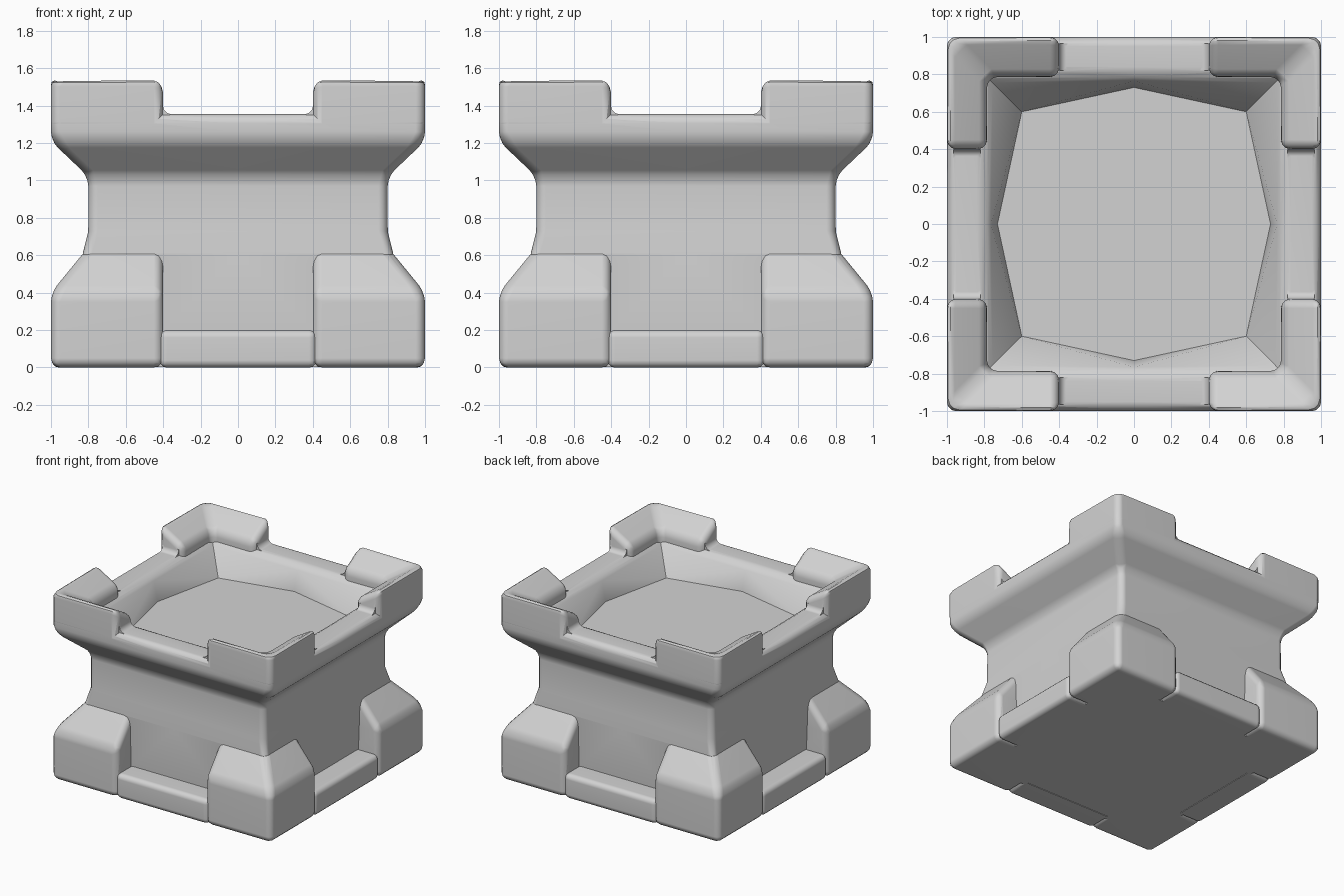
import bpy, bmesh, math
from mathutils import Matrix

if "Cube" in bpy.data.objects:
    bpy.data.objects.remove(bpy.data.objects["Cube"])

stone = bpy.data.materials.new("light grey stone")
stone.diffuse_color = (0.65, 0.65, 0.65, 1)
stone.use_nodes = True
stone.node_tree.nodes["Principled BSDF"].inputs["Base Color"].default_value = stone.diffuse_color


def loft(bm, rings):
    """Skin a list of closed vertex rings, capping both ends."""
    rows = [[bm.verts.new(p) for p in r] for r in rings]
    n = len(rows[0])
    for a, b in zip(rows, rows[1:]):
        for i in range(n):
            j = (i + 1) % n
            bm.faces.new((a[i], a[j], b[j], b[i]))
    bm.faces.new(rows[0][::-1])
    bm.faces.new(rows[-1])


def finish(name, bm, width=0.05, skip=lambda e: False, copies=1):
    """Round the sharp edges, repeat around the z axis, make an object."""
    bmesh.ops.recalc_face_normals(bm, faces=bm.faces)
    if width:
        edges = [e for e in bm.edges
                 if e.calc_face_angle(0) > math.radians(28) and not skip(e)]
        bmesh.ops.bevel(bm, geom=edges, offset=width, offset_type='OFFSET',
                        segments=3, profile=0.5, affect='EDGES', clamp_overlap=True)
    base = list(bm.verts) + list(bm.edges) + list(bm.faces)
    for k in range(1, copies):
        new = bmesh.ops.duplicate(bm, geom=base)["geom"]
        bmesh.ops.rotate(bm, cent=(0, 0, 0),
                         matrix=Matrix.Rotation(k * math.pi / 2, 3, 'Z'),
                         verts=[v for v in new if isinstance(v, bmesh.types.BMVert)])
    me = bpy.data.meshes.new(name)
    bm.to_mesh(me)
    bm.free()
    ob = bpy.data.objects.new(name, me)
    bpy.context.collection.objects.link(ob)
    me.materials.append(stone)
    return ob


def ring8(c, m, z):
    """Square ring with corner distance c and side-middle distance m."""
    return [(c, -c, z), (m, 0, z), (c, c, z), (0, m, z),
            (-c, c, z), (-m, 0, z), (-c, -c, z), (0, -m, z)]


# tower body: waist, flared rim and sunken floor with bowed sides
FLOOR, RIM = 1.15, 1.355
bm = bmesh.new()
outline = [(0.815, 0.003), (0.815, 0.2), (0.83, 0.61), (0.80, 0.73), (0.80, 1.02),
           (1.0, 1.21), (1.0, RIM), (0.79, RIM)]
loft(bm, [ring8(h, h, z) for h, z in outline] + [ring8(0.6, 0.73, FLOOR)])
# fold each basin wall from the rim middle to the floor corner
for f in list(bm.faces):
    rim = [v for v in f.verts if abs(v.co.z - RIM) < 1e-4]
    low = [v for v in f.verts if abs(v.co.z - FLOOR) < 1e-4]
    if len(rim) == 2 and len(low) == 2:
        mid = min(rim, key=lambda v: abs(v.co.x * v.co.y))
        corner = max(low, key=lambda v: abs(v.co.x * v.co.y))
        bmesh.utils.face_split(f, mid, corner)
tower = finish("tower_body", bm,
               skip=lambda e: all(v.co.z < 0.1 for v in e.verts)
               or any(abs(v.co.z - FLOOR) < 0.001 for v in e.verts))

# four corner feet with sloped shoulders
bm = bmesh.new()
loft(bm, [[(0.4, 0.4, z), (h, 0.4, z), (h, h, z), (0.4, h, z)]
          for h, z in [(1.0, 0), (1.0, 0.40), (0.75, 0.705)]])
feet = finish("corner_feet", bm, copies=4,
              skip=lambda e: all(v.co.z > 0.65 for v in e.verts)
              or all(v.co.x < 0.41 and v.co.y < 0.41 for v in e.verts))

# four base sills between the feet
bm = bmesh.new()
loft(bm, [[(-0.42, -0.995, z), (0.42, -0.995, z), (0.42, -0.78, z), (-0.42, -0.78, z)]
          for z in (-0.001, 0.2)])
sills = finish("base_sills", bm, copies=4, width=0.04,
               skip=lambda e: all(v.co.y > -0.8 for v in e.verts))

# four L-shaped corner battlements with inward sloping tops
section = [(0.994, 1.27), (1.001, 1.31), (1.001, 1.552), (0.785, 1.425), (0.785, 1.27)]
bm = bmesh.new()
loft(bm, [[(0.4, h, z) for h, z in section],
          [(h, h, z) for h, z in section],
          [(h, 0.4, z) for h, z in section]])
battlements = finish("corner_battlements", bm, copies=4,
                     skip=lambda e: all(v.co.z < 1.3 for v in e.verts))

# small curved fillets where the battlements meet the rim
bm = bmesh.new()
curve = [(0.46, 1.34), (0.355, 1.352), (0.38, 1.361), (0.394, 1.375), (0.402, 1.4), (0.46, 1.4)]
for s in (-1, 1):
    loft(bm, [[(s * x, y, z) for x, z in curve] for y in (-0.965, -0.82)])
fillets = finish("battlement_fillets", bm, width=0, copies=4)

# merge everything into one clean stone surface
bpy.ops.object.select_all(action='DESELECT')
tower.select_set(True)
bpy.context.view_layer.objects.active = tower
for part in (feet, sills, battlements, fillets):
    mod = tower.modifiers.new("merge", 'BOOLEAN')
    mod.operation, mod.solver, mod.object = 'UNION', 'EXACT', part
    bpy.ops.object.modifier_apply(modifier=mod.name)
    bpy.data.objects.remove(part)
bpy.ops.object.shade_smooth_by_angle(angle=math.radians(40))
shade = tower.modifiers.new("even_shading", 'WEIGHTED_NORMAL')
shade.keep_sharp = True
